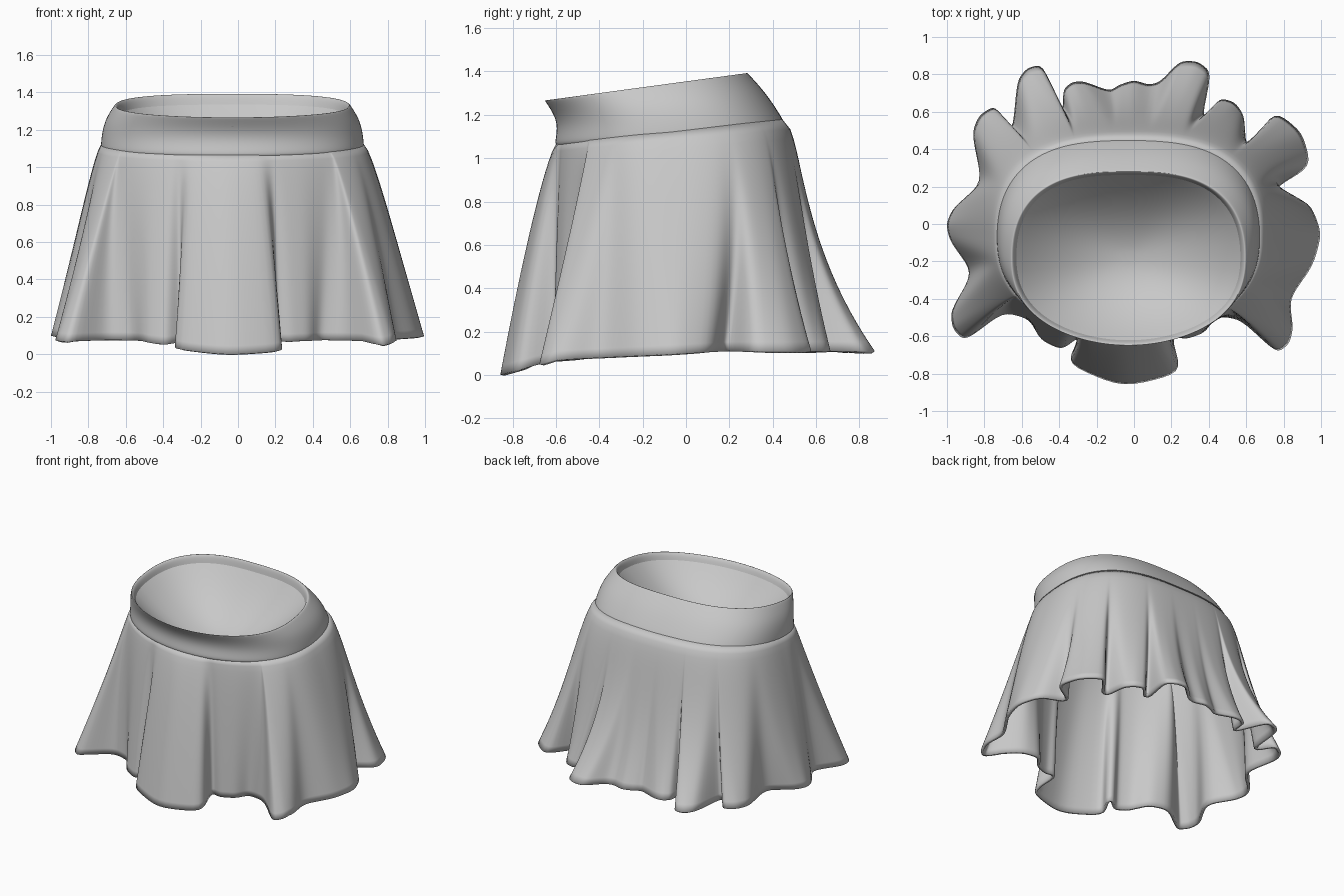
import bpy
import math
from mathutils import Vector

cube = bpy.data.objects.get("Cube")
if cube:
    bpy.data.objects.remove(cube, do_unlink=True)

# One plain cloth colour
cloth = bpy.data.materials.new("grey_cloth")
cloth.use_nodes = True
cloth.diffuse_color = (0.58, 0.58, 0.58, 1)
shader = next(n for n in cloth.node_tree.nodes if n.type == 'BSDF_PRINCIPLED')
shader.inputs["Base Color"].default_value = cloth.diffuse_color
shader.inputs["Roughness"].default_value = 0.8


def loft(name, rings, cap_end=False):
    """Join closed rings of points, listed from top to bottom on the outside."""
    count = len(rings[0])
    verts = [point for ring in rings for point in ring]
    faces = []
    for row in range(len(rings) - 1):
        for i in range(count):
            j = (i + 1) % count
            upper, lower = row * count, (row + 1) * count
            faces.append((upper + i, lower + i, lower + j, upper + j))
    if cap_end:
        last = (len(rings) - 1) * count
        faces.append([last + i for i in reversed(range(count))])
    mesh = bpy.data.meshes.new(name)
    mesh.from_pydata(verts, [], faces)
    mesh.materials.append(cloth)
    mesh.polygons.foreach_set("use_smooth", [True] * len(faces))
    obj = bpy.data.objects.new(name, mesh)
    bpy.context.collection.objects.link(obj)
    return obj


def oval(direction, front, back, half_width, centre_x=-0.03):
    """Point of an oval, rounder in front and squarer behind, in a direction."""
    half_depth = (back - front) / 2
    c, s = direction.normalized()
    power = 2.4 + 0.35 * s
    reach = (abs(c / half_width) ** power + abs(s / half_depth) ** power) ** (-1 / power)
    return Vector((centre_x + c * reach, (front + back) / 2 + s * reach))


def tilted_ring(directions, front, back, half_width, front_z, back_z):
    """Oval ring whose height rises evenly from front to back."""
    ring = []
    for d in directions:
        p = oval(d, front, back, half_width)
        rise = (p.y - front) / (back - front)
        ring.append((p.x, p.y, front_z + (back_z - front_z) * rise))
    return ring


# Folds at the hem: ridge x, ridge y, half width, then the valley after it
folds = [
    (-0.06, -0.875, 0.31, 0.20, -0.60),
    (0.38, -0.58, 0.10, 0.57, -0.51),
    (0.83, -0.64, 0.08, 0.83, -0.40),
    (1.005, -0.05, 0.17, 0.73, 0.18),
    (0.90, 0.49, 0.18, 0.60, 0.39),
    (0.54, 0.65, 0.08, 0.36, 0.55),
    (0.34, 0.87, 0.09, 0.14, 0.76),
    (0.00, 0.77, 0.08, -0.13, 0.71),
    (-0.33, 0.76, 0.06, -0.38, 0.59),
    (-0.57, 0.835, 0.08, -0.65, 0.48),
    (-0.83, 0.58, 0.10, -0.81, 0.22),
    (-1.005, 0.00, 0.09, -0.86, -0.26),
    (-0.97, -0.56, 0.09, -0.70, -0.47),
    (-0.50, -0.62, 0.12, -0.29, -0.60),
]
middle = Vector((0, -0.1))


def heading(point):
    return (point - middle).normalized()


# Hem path: each sample holds its position and the direction it hangs from
controls = []
for k, (rx, ry, width, vx, vy) in enumerate(folds):
    ridge, after = Vector((rx, ry)), Vector((vx, vy))
    before = Vector(folds[k - 1][3:])
    out = heading(ridge)
    along = Vector((-out.y, out.x))
    for side, valley in ((-1, before), (0, ridge), (1, after)):
        pos = ridge + along * width * side - out * width * 0.33 * abs(side)
        hang = out.lerp(heading(valley), 0.7)
        controls.append(Vector((*pos, *hang)))
    controls.append(Vector((*after, *heading(after))))

hem = []
for k, start in enumerate(controls):
    end = controls[(k + 1) % len(controls)]
    hem += [start.lerp(end, step / 6) for step in range(6)]
for _ in range(4):
    hem = [(hem[i - 1] + hem[i] * 2 + hem[(i + 1) % len(hem)]) / 4 for i in range(len(hem))]

# Skirt: swells out below the seam, with the folds deepening toward the hem
rows = 24
skirt_rings = [[] for _ in range(rows + 1)]
for sample in hem:
    pos, hang = sample.xy, Vector(sample[2:]).normalized()
    seam = oval(hang, -0.595, 0.445, 0.698)
    seam_z = 1.075 + 0.1 * (seam.y + 0.59)
    flare = oval(hang, -0.69, 0.62, 0.93, 0)
    hem_z = min(0.11, 0.1 + 0.05 * pos.y) - 0.22 * max(0, -pos.y - 0.6)
    swell = 0.72 - 0.22 * max(0, hang.y)
    fade = 1.7 + 0.9 * hang.y
    for row, ring in enumerate(skirt_rings):
        t = row / rows
        p = seam.lerp(flare, t ** swell) + (pos - flare) * t ** fade
        ring.append((p.x, p.y, seam_z + (hem_z - seam_z) * t))
skirt = loft("pleated_skirt", skirt_rings)
solid = skirt.modifiers.new("cloth_thickness", 'SOLIDIFY')
solid.thickness = 0.02
solid.offset = -1

# Waistband: a tilted band with a soft lip at the seam and a thin top rim
spokes = [Vector((math.cos(a), math.sin(a)))
          for a in (math.tau * i / 48 for i in range(48))]
band_profile = [
    (-0.622, 0.262, 0.600, 1.22, 1.335),
    (-0.635, 0.270, 0.610, 1.255, 1.38),
    (-0.652, 0.280, 0.625, 1.270, 1.396),
    (-0.650, 0.288, 0.634, 1.262, 1.388),
    (-0.607, 0.360, 0.680, 1.20, 1.31),
    (-0.592, 0.415, 0.698, 1.14, 1.23),
    (-0.604, 0.452, 0.704, 1.08, 1.17),
    (-0.602, 0.457, 0.704, 1.06, 1.15),
    (-0.58, 0.43, 0.68, 1.045, 1.14),
]
band = loft("waistband", [tilted_ring(spokes, *ring) for ring in band_profile])
band.modifiers.new("soft_band", 'SUBSURF').levels = 2

# Lining: a rounded bowl that closes the opening below the rim
front, back, half_width, front_z, back_z = band_profile[0]
centre_y, half_depth = (front + back) / 2, (back - front) / 2
bowl = []
for step in range(14):
    size = 1 - step / 14
    drop = 0.3 * (1 - size * size)
    mid_z, lean = (front_z + back_z) / 2 - drop, (back_z - front_z) / 2 * size
    bowl.append(tilted_ring(spokes, centre_y - half_depth * size, centre_y + half_depth * size,
                            half_width * size, mid_z - lean, mid_z + lean))
lining = loft("inner_lining", bowl, cap_end=True)
lining.data.flip_normals()
